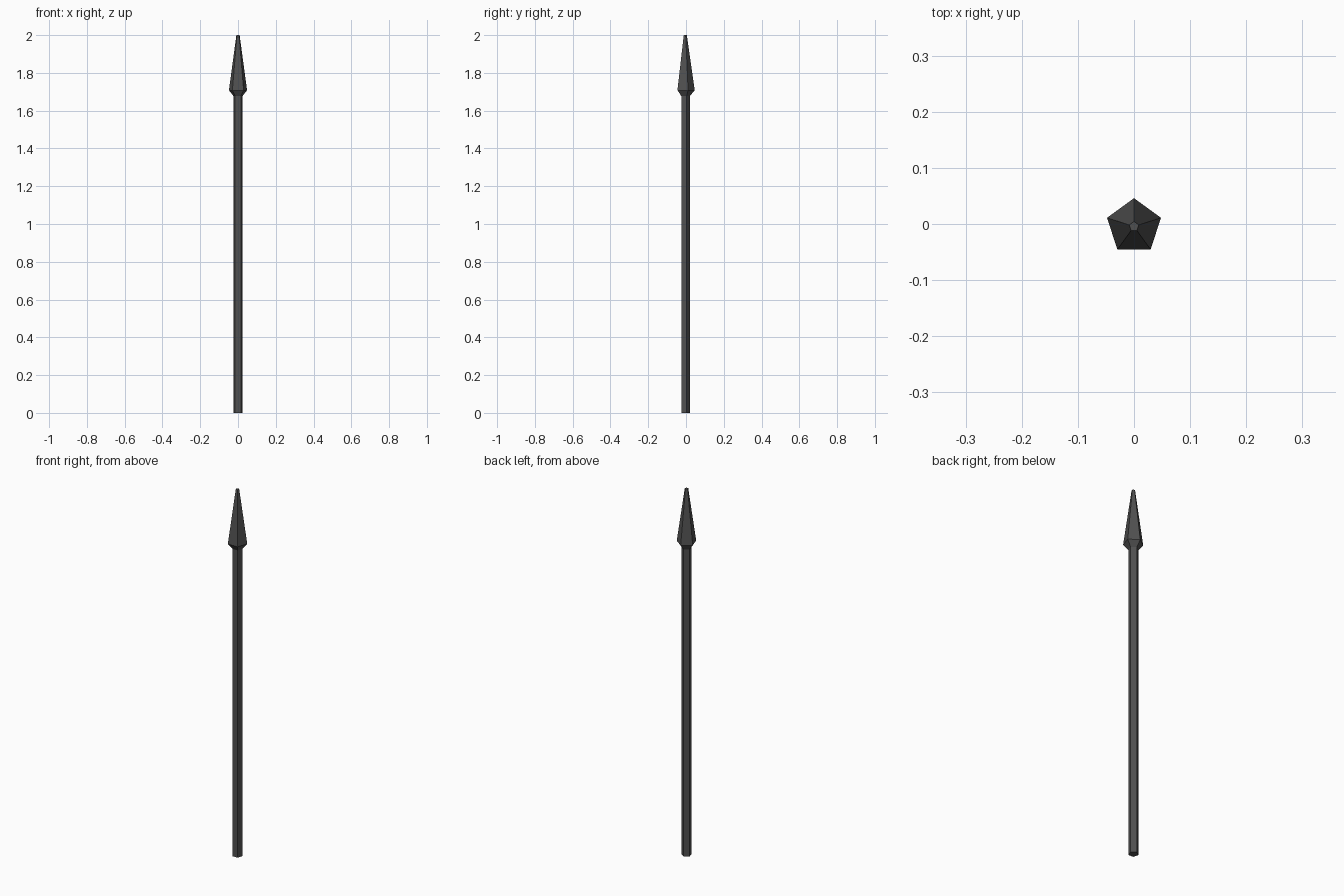
import bpy, bmesh
from math import sin, cos, tau

if "Cube" in bpy.data.objects:
    bpy.data.objects.remove(bpy.data.objects["Cube"])

SIDES = 5
CENTRE_Y = -0.0045  # centres the pentagon's bounding box on y = 0

mat = bpy.data.materials.new("dark_grey")
mat.diffuse_color = (0.08, 0.08, 0.08, 1)
mat.use_nodes = True
mat.node_tree.nodes["Principled BSDF"].inputs["Base Color"].default_value = mat.diffuse_color


def lathe(name, profile, cap_start=True, cap_end=True):
    """Five-sided flat-faced solid from (radius, z) profile points."""
    bm = bmesh.new()
    rings = [[bm.verts.new((r * sin(i * tau / SIDES),
                            CENTRE_Y + r * cos(i * tau / SIDES), z))
              for i in range(SIDES)] for r, z in profile]
    for low, high in zip(rings, rings[1:]):
        for i in range(SIDES):
            j = (i + 1) % SIDES
            bm.faces.new((low[i], low[j], high[j], high[i]))
    if cap_start:
        bm.faces.new(rings[0])
    if cap_end:
        bm.faces.new(rings[-1])
    bmesh.ops.recalc_face_normals(bm, faces=bm.faces)
    # make sure open shells also face outward
    f = bm.faces[:][0]
    c = f.calc_center_median()
    if f.normal.x * c.x + f.normal.y * (c.y - CENTRE_Y) < 0:
        bmesh.ops.reverse_faces(bm, faces=bm.faces)
    mesh = bpy.data.meshes.new(name)
    bm.to_mesh(mesh)
    bm.free()
    mesh.materials.append(mat)
    ob = bpy.data.objects.new(name, mesh)
    bpy.context.collection.objects.link(ob)
    return ob


# Long straight shaft
lathe("shaft", [(0.025, 0), (0.025, 1.677)], cap_end=False)

# Spear head: short flare, then long taper to a blunt tip
lathe("spear_head", [(0.025, 1.677), (0.0505, 1.708), (0.009, 2.0)], cap_start=False)
